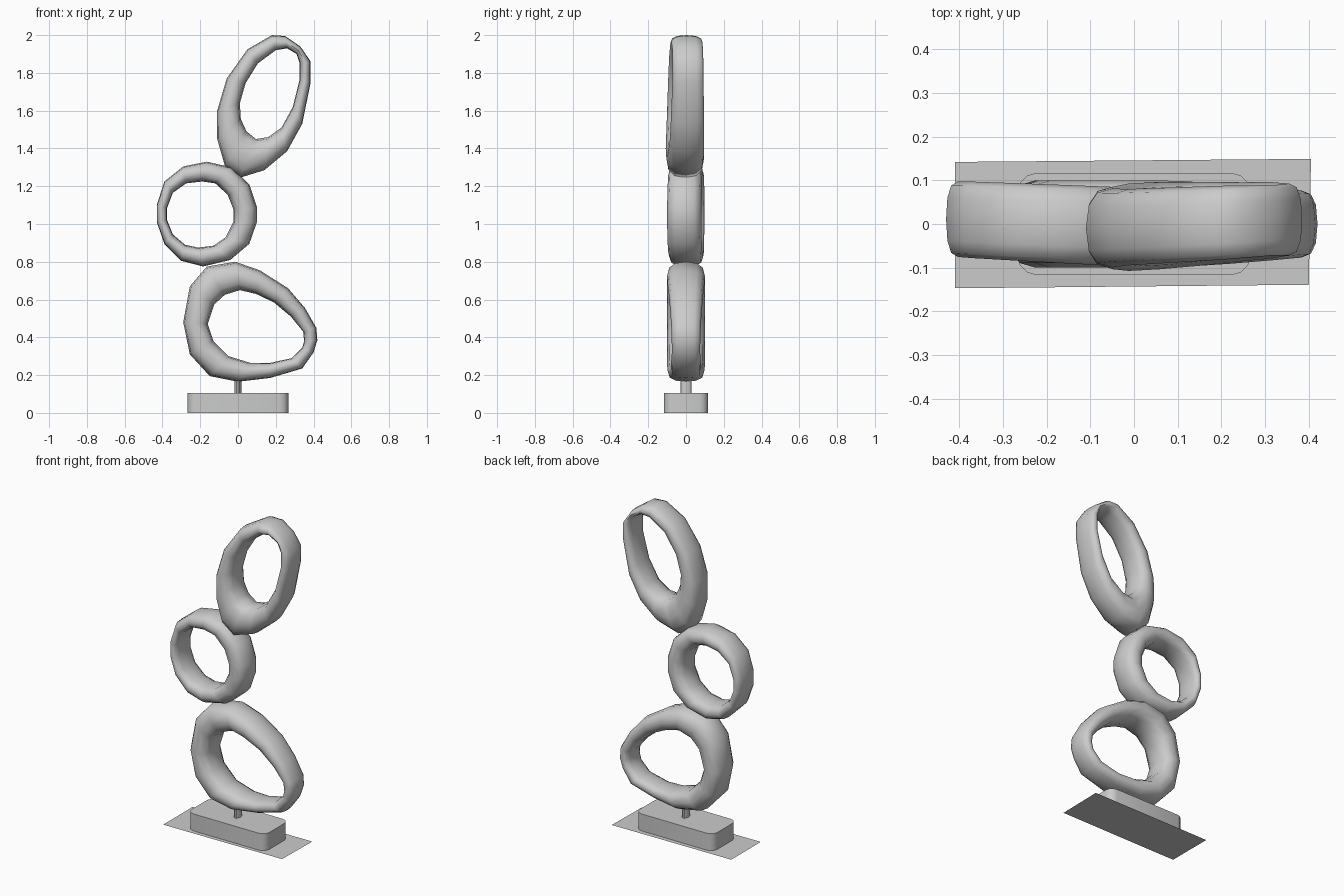
import bpy, bmesh
from math import sin, cos, pi, copysign, hypot

if "Cube" in bpy.data.objects:
    bpy.data.objects.remove(bpy.data.objects["Cube"])


def finish(name, bm, angle=0.6):
    bmesh.ops.recalc_face_normals(bm, faces=bm.faces)
    me = bpy.data.meshes.new(name)
    bm.to_mesh(me)
    bm.free()
    ob = bpy.data.objects.new(name, me)
    bpy.context.collection.objects.link(ob)
    bpy.ops.object.select_all(action='DESELECT')
    bpy.context.view_layer.objects.active = ob
    ob.select_set(True)
    bpy.ops.object.shade_smooth_by_angle(angle=angle)
    return ob


def spow(v, n=2.5):
    return copysign(abs(v) ** (2 / n), v)


def ring(name, outer, inner, y_mid, y_half, sides=12):
    """Sweep a rounded section between the outer and inner outline."""
    bm = bmesh.new()
    loops = []
    for (ox, oz), (ix, iz) in zip(outer, inner):
        mx, mz = (ox + ix) / 2, (oz + iz) / 2
        hx, hz = (ox - ix) / 2, (oz - iz) / 2
        yc, yh = y_mid(mx, mz), y_half(hypot(ox - ix, oz - iz))
        loop = []
        for k in range(sides):
            a = 2 * pi * k / sides
            r = spow(cos(a))
            loop.append(bm.verts.new((mx + hx * r, yc + yh * spow(sin(a)), mz + hz * r)))
        loops.append(loop)
    n = len(loops)
    for i in range(n):
        a, b = loops[i], loops[(i + 1) % n]
        for k in range(sides):
            j = (k + 1) % sides
            bm.faces.new((a[k], a[j], b[j], b[k]))
    return finish(name, bm, 1.1)


def prism(name, pts, z0, z1):
    bm = bmesh.new()
    f = bm.faces.new([bm.verts.new((x, y, z0)) for x, y in pts])
    if z1 > z0:
        g = bmesh.ops.extrude_face_region(bm, geom=[f])
        for v in g['geom']:
            if isinstance(v, bmesh.types.BMVert):
                v.co.z = z1
    return finish(name, bm)


# Upper ring: tall leaning oval
ring("upper_ring",
     [(.18, 2), (.25, 1.995), (.33, 1.94), (.385, 1.86), (.385, 1.75), (.34, 1.53), (.26, 1.385),
      (.14, 1.285), (.01, 1.245), (-.07, 1.31), (-.11, 1.45), (-.11, 1.6), (-.06, 1.77), (.05, 1.925)],
     [(.2, 1.92), (.26, 1.93), (.31, 1.9), (.325, 1.855), (.325, 1.76), (.29, 1.62), (.23, 1.51),
      (.16, 1.46), (.095, 1.45), (.045, 1.49), (.015, 1.555), (.01, 1.64), (.04, 1.745), (.105, 1.85)],
     lambda x, z: .012 * (x - .14) / .25, lambda t: min(.1, .075 + .12 * t))

# Middle ring: nearly round
ring("middle_ring",
     [(-.165, 1.33), (-.035, 1.3), (.06, 1.21), (.1, 1.09), (.1, 1.01), (.06, .895), (-.04, .81),
      (-.185, .775), (-.3, .805), (-.39, .895), (-.43, 1.01), (-.43, 1.1), (-.39, 1.225), (-.29, 1.305)],
     [(-.19, 1.225), (-.12, 1.215), (-.055, 1.155), (-.025, 1.08), (-.025, 1.01), (-.065, .93), (-.13, .885),
      (-.21, .875), (-.28, .89), (-.345, .945), (-.375, 1.02), (-.375, 1.085), (-.345, 1.165), (-.275, 1.215)],
     lambda x, z: -.012 * (x + .165) / .26, lambda t: .083 + .06 * t)

# Lower ring: egg shape with a thin tip on the right
ring("lower_ring",
     [(-.015, .8), (.115, .755), (.265, .66), (.355, .555), (.415, .45), (.42, .385), (.4, .32), (.34, .235),
      (.17, .185), (0, .165), (-.15, .195), (-.255, .31), (-.29, .48), (-.255, .67), (-.165, .775)],
     [(.01, .65), (.095, .63), (.19, .585), (.28, .51), (.345, .43), (.35, .38), (.34, .345), (.285, .29),
      (.17, .265), (.065, .265), (-.05, .3), (-.13, .38), (-.16, .47), (-.125, .575), (-.07, .625)],
     lambda x, z: 0, lambda t: min(.1, .048 + .4 * t))

# Base block with rounded corners
R, corners = .045, []
for sx, sy, a0 in ((1, 1, 0), (-1, 1, 90), (-1, -1, 180), (1, -1, 270)):
    for k in range(4):
        a = (a0 + 30 * k) * pi / 180
        corners.append((sx * (.267 - R) + R * cos(a), sy * (.117 - R) + R * sin(a)))
prism("base", corners, 0, .105)

# Short oval post joining base and lower ring
prism("post", [(.018 * cos(pi * k / 6), .03 * sin(pi * k / 6)) for k in range(12)], .1, .21)

# Thin sheet under the base
prism("floor_sheet", [(-.41, -.147), (.4, -.139), (.405, .149), (-.41, .142)], 0, 0)
